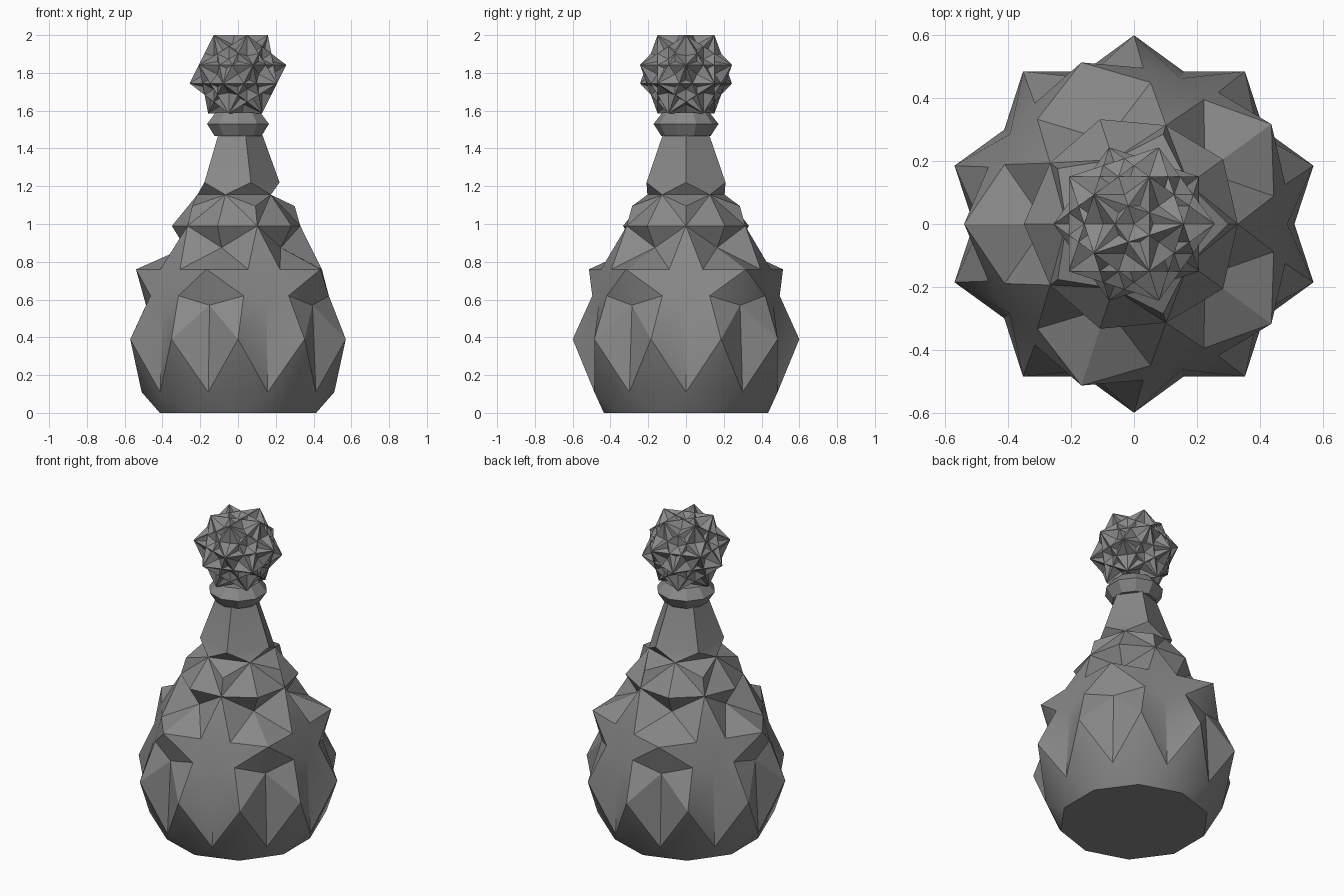
import bpy, bmesh, math
from mathutils import Matrix

if "Cube" in bpy.data.objects:
    bpy.data.objects.remove(bpy.data.objects["Cube"])

grey = bpy.data.materials.new("plain_grey")
grey.use_nodes = True
colour = (0.25, 0.25, 0.25, 1)
grey.diffuse_color = colour
grey.node_tree.nodes["Principled BSDF"].inputs["Base Color"].default_value = colour


def finish(bm, name, smooth=False):
    bmesh.ops.recalc_face_normals(bm, faces=bm.faces)
    mesh = bpy.data.meshes.new(name)
    bm.to_mesh(mesh)
    bm.free()
    mesh.materials.append(grey)
    obj = bpy.data.objects.new(name, mesh)
    bpy.context.collection.objects.link(obj)
    if smooth:
        bpy.ops.object.select_all(action="DESELECT")
        obj.select_set(True)
        bpy.context.view_layer.objects.active = obj
        bpy.ops.object.shade_smooth_by_angle(angle=math.radians(30))
    return obj


def ring(bm, count, start, radius, z):
    """Evenly spaced vertices around the axis, first one at start degrees."""
    angles = [math.radians(start + 360 * i / count) for i in range(count)]
    return [bm.verts.new((radius * math.cos(a), radius * math.sin(a), z)) for a in angles]


# Faceted bottle body and neck
bm = bmesh.new()
base = ring(bm, 10, 18, 0.435, 0)
low = ring(bm, 10, 0, 0.51, 0.11)
belly = ring(bm, 10, 18, 0.6, 0.39)
waist = ring(bm, 10, 0, 0.487, 0.57)
tip = ring(bm, 5, 36, 0.54, 0.76)           # petal tips
side_a = ring(bm, 5, 36 - 21.4, 0.497, 0.62)  # petal shoulders
side_b = ring(bm, 5, 36 + 21.4, 0.497, 0.62)
ledge_a = ring(bm, 5, 36 - 24.7, 0.453, 0.76)
ledge_b = ring(bm, 5, 36 + 24.7, 0.453, 0.76)
notch = ring(bm, 5, 36, 0.28, 0.875)
peak = ring(bm, 5, 0, 0.33, 0.99)
brow = ring(bm, 5, 36, 0.35, 0.99)
bump = ring(bm, 5, 0, 0.3, 1.095)
yoke = ring(bm, 5, 36, 0.215, 1.155)
neck = ring(bm, 5, 0, 0.22, 1.22)
neck_top = ring(bm, 5, 0, 0.13, 1.47)

bm.faces.new(base)
bm.faces.new(neck_top)
for i in range(10):
    j = (i + 1) % 10
    for f in ((base[i - 1], base[i], low[i]), (base[i], low[j], low[i]),
              (low[i], low[j], belly[i]), (belly[i], waist[i], low[i]),
              (belly[i], low[j], waist[j])):
        bm.faces.new(f)
for k in range(5):
    n = (k + 1) % 5
    # Mirrored halves of each petal and the recess above it
    for w, b, s, u, q in ((waist[2 * k], belly[2 * k], side_a[k], ledge_a[k], peak[k]),
                          (waist[2 * n], belly[2 * k + 1], side_b[k], ledge_b[k], peak[n])):
        middle = waist[2 * k + 1]
        for f in ((tip[k], s, middle), (middle, s, b), (tip[k], u, s),
                  (notch[k], u, tip[k]), (q, u, notch[k]), (q, notch[k], brow[k]),
                  (q, brow[k], yoke[k]), (w, b, s), (w, s, u)):
            bm.faces.new(f)
    # Panels between petals, shoulder bumps and neck
    for f in ((ledge_b[k], peak[n], ledge_a[n]), (ledge_b[k], ledge_a[n], waist[2 * n]),
              (bump[n], yoke[k], peak[n]), (bump[n], peak[n], yoke[n]),
              (bump[n], yoke[n], yoke[k]), (neck[k], neck[n], yoke[k]),
              (neck[n], yoke[k], yoke[n]), (neck[k], neck[n], neck_top[n], neck_top[k])):
        bm.faces.new(f)
finish(bm, "bottle_body", smooth=True)

# Collar under the stopper
bm = bmesh.new()
rings = [ring(bm, 10, 18, r, z) for r, z in ((0.13, 1.465), (0.172, 1.53), (0.125, 1.59))]
bm.faces.new(rings[0])
bm.faces.new(rings[-1])
for lower, upper in zip(rings, rings[1:]):
    for i in range(10):
        bm.faces.new((lower[i - 1], lower[i], upper[i], upper[i - 1]))
finish(bm, "neck_collar")

# Stopper: five interlocking cubes turned about the five-fold axis
bm = bmesh.new()
tilt = Matrix.Rotation(-math.atan(2 / (1 + math.sqrt(5))), 4, "Y")
for k in range(5):
    turn = Matrix.Rotation(math.radians(72 * k), 4, "Z")
    bmesh.ops.create_cube(bm, size=0.301, matrix=Matrix.Translation((0, 0, 1.793)) @ turn @ tilt)
finish(bm, "star_stopper")
